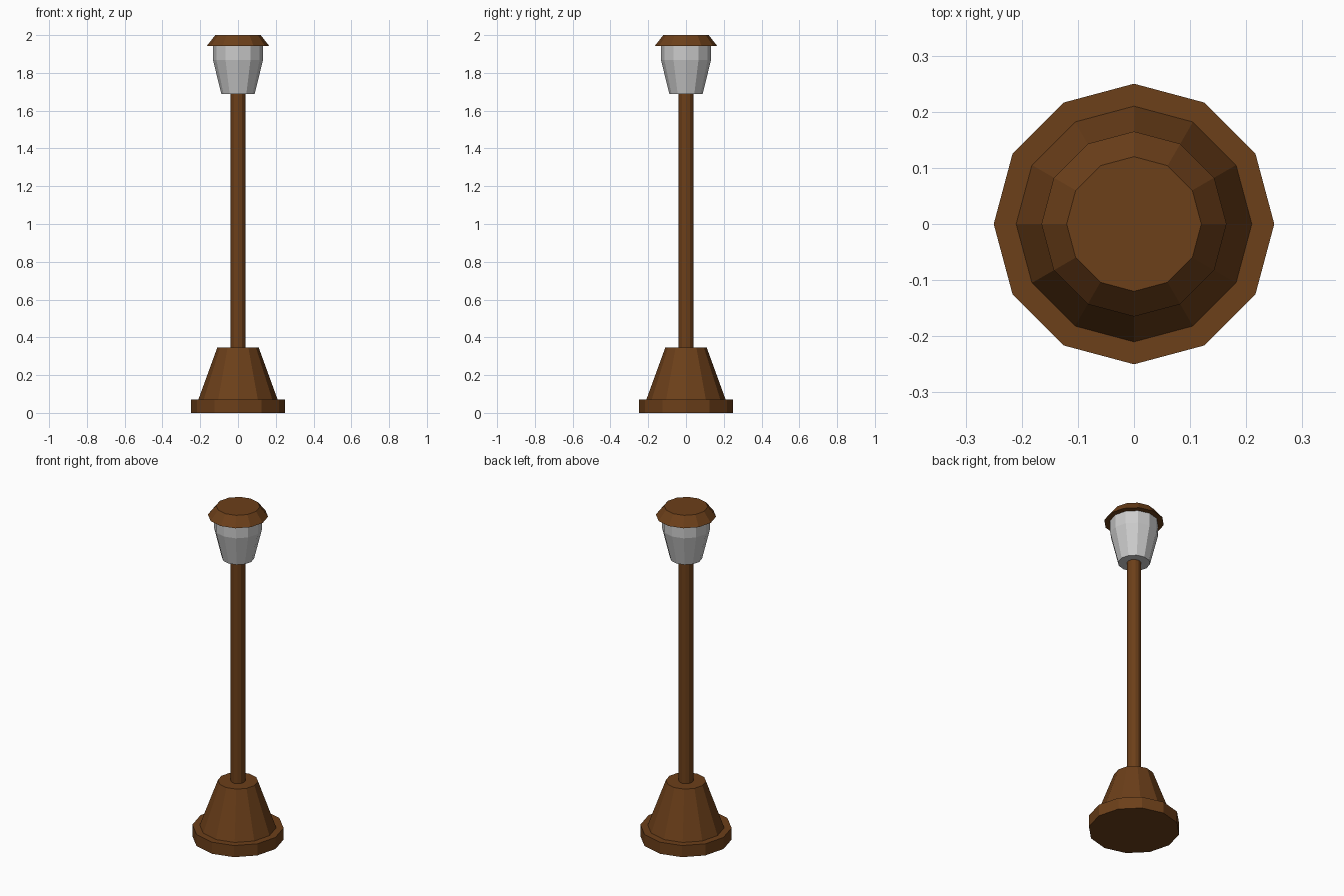
import bpy
import bmesh
from math import cos, sin, tau

if "Cube" in bpy.data.objects:
    bpy.data.objects.remove(bpy.data.objects["Cube"])

SIDES = 12

brown = bpy.data.materials.new("brown_metal")
brown.diffuse_color = (0.15, 0.05, 0.01, 1)
brown.use_nodes = True
brown.node_tree.nodes["Principled BSDF"].inputs["Base Color"].default_value = brown.diffuse_color


def turned(name, profile, material=None):
    """Closed flat-faced solid from (radius, height) rings, bottom to top."""
    bm = bmesh.new()
    rings = [[bm.verts.new((r * cos(tau * i / SIDES), r * sin(tau * i / SIDES), z))
              for i in range(SIDES)] for r, z in profile]
    for low, high in zip(rings, rings[1:]):
        for i in range(SIDES):
            j = (i + 1) % SIDES
            bm.faces.new((low[i], low[j], high[j], high[i]))
    bm.faces.new(rings[0][::-1])
    bm.faces.new(rings[-1])
    mesh = bpy.data.meshes.new(name)
    bm.to_mesh(mesh)
    bm.free()
    if material:
        mesh.materials.append(material)
    obj = bpy.data.objects.new(name, mesh)
    bpy.context.collection.objects.link(obj)
    return obj


# Stepped foot with tapered pedestal
turned("base", [(0.25, 0), (0.25, 0.07), (0.21, 0.07), (0.11, 0.345)], brown)
# Slim post
turned("post", [(0.04, 0.345), (0.04, 1.687)], brown)
# Grey lamp glass, flared then straight
turned("lamp_glass", [(0.088, 1.687), (0.132, 1.867), (0.132, 1.943)])
# Bevelled lid
turned("lamp_cap", [(0.165, 1.943), (0.12, 2.0)], brown)
